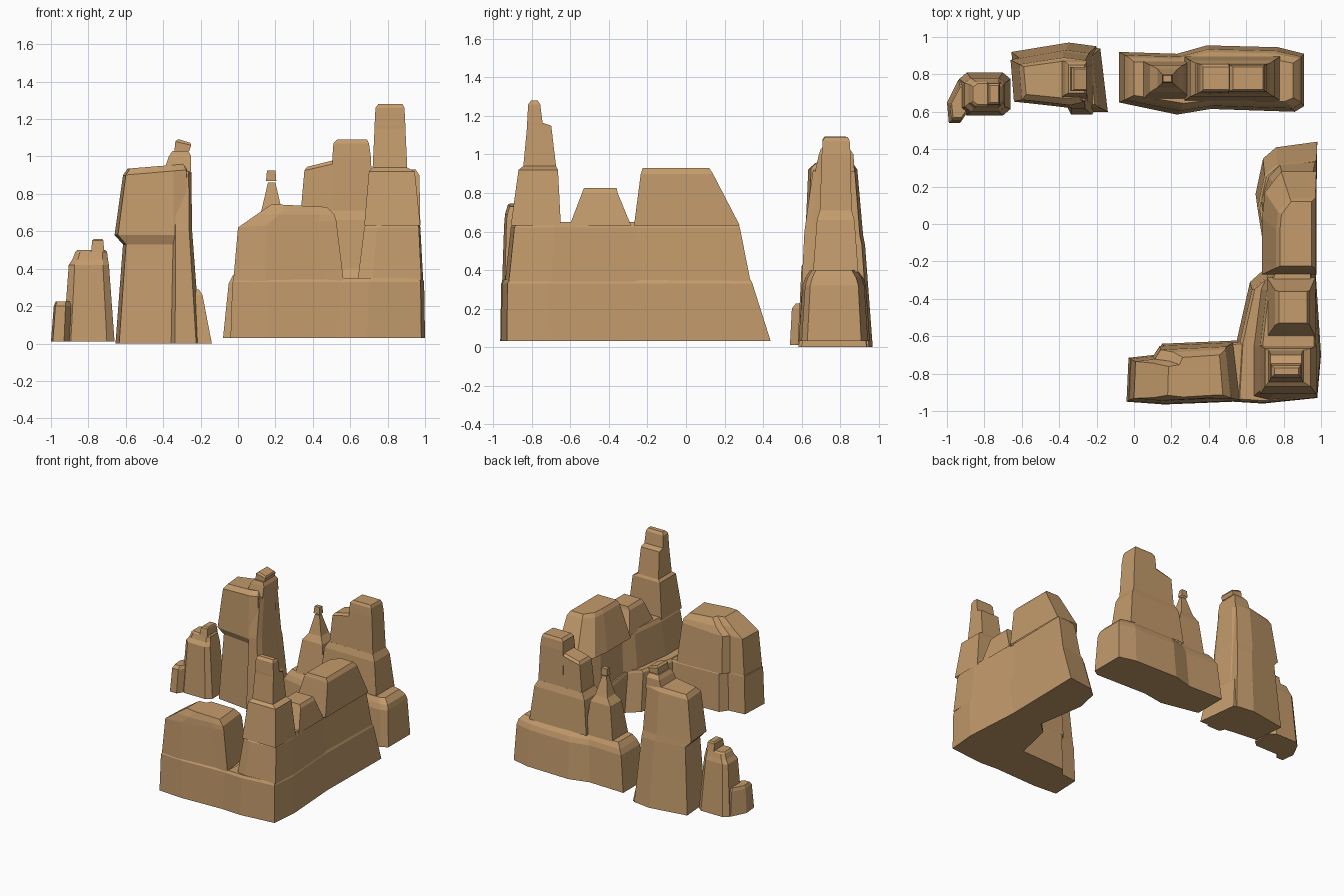
import bpy, bmesh

stone = bpy.data.materials.new("sandstone")
stone.diffuse_color = (0.55, 0.33, 0.15, 1)

CHAMFER = [(0.15, 0), (0.85, 0), (1, 0.15), (1, 0.85), (0.85, 1), (0.15, 1), (0, 0.85), (0, 0.15)]
BOX = [(0, 0), (1, 0), (1, 1), (0, 1)]


def rock(name, levels, outline=BOX):
    """Loft an outline through levels (z, x0, x1, y0, y1[, rise towards x1])."""
    xs, ys = [p[0] for p in outline], [p[1] for p in outline]
    lx, ly = min(xs), min(ys)
    unit = [((x - lx) / (max(xs) - lx), (y - ly) / (max(ys) - ly)) for x, y in outline]
    bm = bmesh.new()
    rings = []
    for z, x0, x1, y0, y1, *rise in levels:
        dz = rise[0] if rise else 0
        rings.append([bm.verts.new((x0 + u * (x1 - x0), y0 + v * (y1 - y0), z + u * dz)) for u, v in unit])
    n = len(unit)
    for a, b in zip(rings, rings[1:]):
        for i in range(n):
            j = (i + 1) % n
            bm.faces.new((a[i], a[j], b[j], b[i]))
    bm.faces.new(rings[-1])
    if levels[0][0] < 0.1:          # only ground-level rocks need an underside
        bm.faces.new(rings[0][::-1])
    me = bpy.data.meshes.new(name)
    bm.to_mesh(me)
    bm.free()
    me.materials.append(stone)
    ob = bpy.data.objects.new(name, me)
    bpy.context.collection.objects.link(ob)
    return ob


# --- small back-left pillar with its stub and knob
rock("small_pillar", [(0.01, -0.935, -0.66, 0.58, 0.81), (0.42, -0.905, -0.69, 0.6, 0.78),
                      (0.45, -0.885, -0.695, 0.62, 0.77), (0.49, -0.87, -0.70, 0.63, 0.76),
                      (0.5, -0.86, -0.71, 0.64, 0.75)], CHAMFER)
rock("small_pillar_knob", [(0.49, -0.785, -0.715, 0.63, 0.76), (0.55, -0.78, -0.72, 0.64, 0.75),
                           (0.56, -0.77, -0.725, 0.65, 0.74)])
rock("small_pillar_stub", [(0.01, -1, -0.86, 0.54, 0.80), (0.2, -0.985, -0.86, 0.55, 0.77),
                           (0.225, -0.975, -0.87, 0.57, 0.75)],
     [(-0.99, 0.54), (-0.93, 0.54), (-0.88, 0.62), (-0.86, 0.8), (-0.94, 0.77), (-1, 0.65)])

# --- tall back-left pillar: body, front column, buttress, head and cap stone
rock("tall_pillar", [(0, -0.655, -0.2, 0.62, 0.97), (0.53, -0.615, -0.24, 0.64, 0.93),
                     (0.58, -0.66, -0.245, 0.62, 0.92), (0.9, -0.615, -0.26, 0.635, 0.89, 0.03),
                     (0.935, -0.59, -0.28, 0.67, 0.87, 0.025)],
     [(-0.66, 0.92), (-0.64, 0.66), (-0.38, 0.63), (-0.31, 0.62), (-0.22, 0.64), (-0.2, 0.95), (-0.35, 0.97)])
rock("tall_pillar_column", [(0, -0.36, -0.2, 0.585, 0.9), (0.6, -0.35, -0.245, 0.615, 0.88),
                            (0.92, -0.345, -0.25, 0.66, 0.87)], CHAMFER)
rock("tall_pillar_buttress", [(0, -0.34, -0.14, 0.6, 0.96), (0.26, -0.34, -0.19, 0.625, 0.92),
                              (0.29, -0.34, -0.21, 0.64, 0.9)],
     [(-0.34, 0.64), (-0.14, 0.64), (-0.18, 0.95), (-0.34, 0.97)])
rock("tall_pillar_head", [(0.91, -0.4, -0.25, 0.67, 0.875), (1.0, -0.37, -0.25, 0.69, 0.87),
                          (1.03, -0.35, -0.265, 0.7, 0.85)])
rock("tall_pillar_cap", [(1.03, -0.34, -0.26, 0.71, 0.84, 0), (1.08, -0.335, -0.25, 0.71, 0.84, -0.02),
                         (1.093, -0.32, -0.255, 0.72, 0.83, -0.02)])

# --- back mesa: base, stepped tower and thin spire
rock("mesa_base", [(0.03, -0.08, 0.91, 0.585, 0.955), (0.32, -0.05, 0.895, 0.605, 0.935),
                   (0.36, -0.03, 0.885, 0.62, 0.92), (0.4, 0.0, 0.85, 0.645, 0.89)],
     [(-0.08, 0.92), (-0.08, 0.65), (0.23, 0.585), (0.41, 0.615), (0.86, 0.6), (0.91, 0.63),
      (0.91, 0.91), (0.77, 0.945), (0.39, 0.955), (0.23, 0.91)])
rock("mesa_tower", [(0.39, 0.27, 0.78, 0.66, 0.895), (0.66, 0.3, 0.75, 0.68, 0.875),
                    (0.71, 0.33, 0.725, 0.695, 0.86)])
rock("mesa_tower_low_top", [(0.7, 0.335, 0.53, 0.695, 0.86), (0.925, 0.355, 0.53, 0.705, 0.855, 0.04),
                            (0.945, 0.37, 0.53, 0.72, 0.84, 0.04)])
rock("mesa_tower_high_top", [(0.7, 0.5, 0.725, 0.695, 0.86), (1.0, 0.505, 0.71, 0.705, 0.855),
                             (1.07, 0.51, 0.7, 0.71, 0.85), (1.09, 0.53, 0.69, 0.72, 0.84)])
rock("mesa_spire", [(0.39, 0.05, 0.3, 0.67, 0.87), (0.66, 0.085, 0.265, 0.705, 0.85),
                    (0.71, 0.125, 0.235, 0.73, 0.83), (0.86, 0.16, 0.2, 0.76, 0.79)])
rock("mesa_spire_knob", [(0.87, 0.15, 0.205, 0.755, 0.8), (0.925, 0.155, 0.2, 0.76, 0.795)])

# --- front corner massif: long leg along y
rock("leg_base", [(0.03, 0.53, 1.0, -0.96, 0.44), (0.33, 0.545, 0.995, -0.955, 0.345),
                  (0.35, 0.565, 0.985, -0.945, 0.335)],
     [(0.98, 0.44), (0.76, 0.41), (0.69, 0.35), (0.65, 0.16), (0.71, -0.23), (0.62, -0.31),
      (0.55, -0.62), (0.53, -0.95), (0.69, -0.96), (0.98, -0.93), (1.0, -0.7), (0.97, -0.24)])
rock("leg_upper", [(0.34, 0.64, 0.99, -0.94, 0.335), (0.62, 0.675, 0.975, -0.91, 0.28),
                   (0.65, 0.69, 0.965, -0.89, 0.265)],
     [(0.97, 0.33), (0.78, 0.31), (0.72, 0.25), (0.68, 0.12), (0.73, -0.24), (0.68, -0.35),
      (0.64, -0.66), (0.64, -0.92), (0.72, -0.94), (0.98, -0.92), (0.99, -0.7), (0.96, -0.24)])
rock("corner_tower", [(0.63, 0.675, 0.975, -0.91, -0.65), (0.92, 0.7, 0.945, -0.87, -0.665),
                      (0.94, 0.72, 0.905, -0.845, -0.675), (1.15, 0.73, 0.895, -0.825, -0.7),
                      (1.165, 0.73, 0.895, -0.825, -0.745), (1.26, 0.735, 0.89, -0.82, -0.757),
                      (1.28, 0.75, 0.88, -0.805, -0.77)])
rock("middle_block", [(0.63, 0.71, 0.97, -0.605, -0.285), (0.8, 0.755, 0.94, -0.54, -0.355),
                      (0.825, 0.775, 0.925, -0.53, -0.36)])
rock("big_block", [(0.63, 0.685, 0.975, -0.27, 0.28), (0.9, 0.76, 0.97, -0.235, 0.14),
                   (0.93, 0.78, 0.95, -0.225, 0.12)],
     [(0, 0), (1, 0), (1, 1), (0.35, 1), (0.05, 0.8), (0, 0.55)])

# --- front corner massif: short arm along x
ARM = [(-0.03, -0.715), (-0.04, -0.95), (0.15, -0.965), (0.5, -0.95), (0.62, -0.95),
       (0.58, -0.62), (0.14, -0.64), (0.1, -0.7)]
rock("arm_base", [(0.03, -0.04, 0.66, -0.965, -0.62), (0.33, -0.03, 0.66, -0.96, -0.63),
                  (0.345, -0.015, 0.66, -0.95, -0.64)], ARM)
rock("arm_upper", [(0.335, -0.025, 0.565, -0.955, -0.635), (0.62, 0.0, 0.525, -0.945, -0.655, 0.04),
                   (0.69, 0.1, 0.515, -0.94, -0.67), (0.745, 0.18, 0.475, -0.925, -0.7, -0.015)], ARM)
